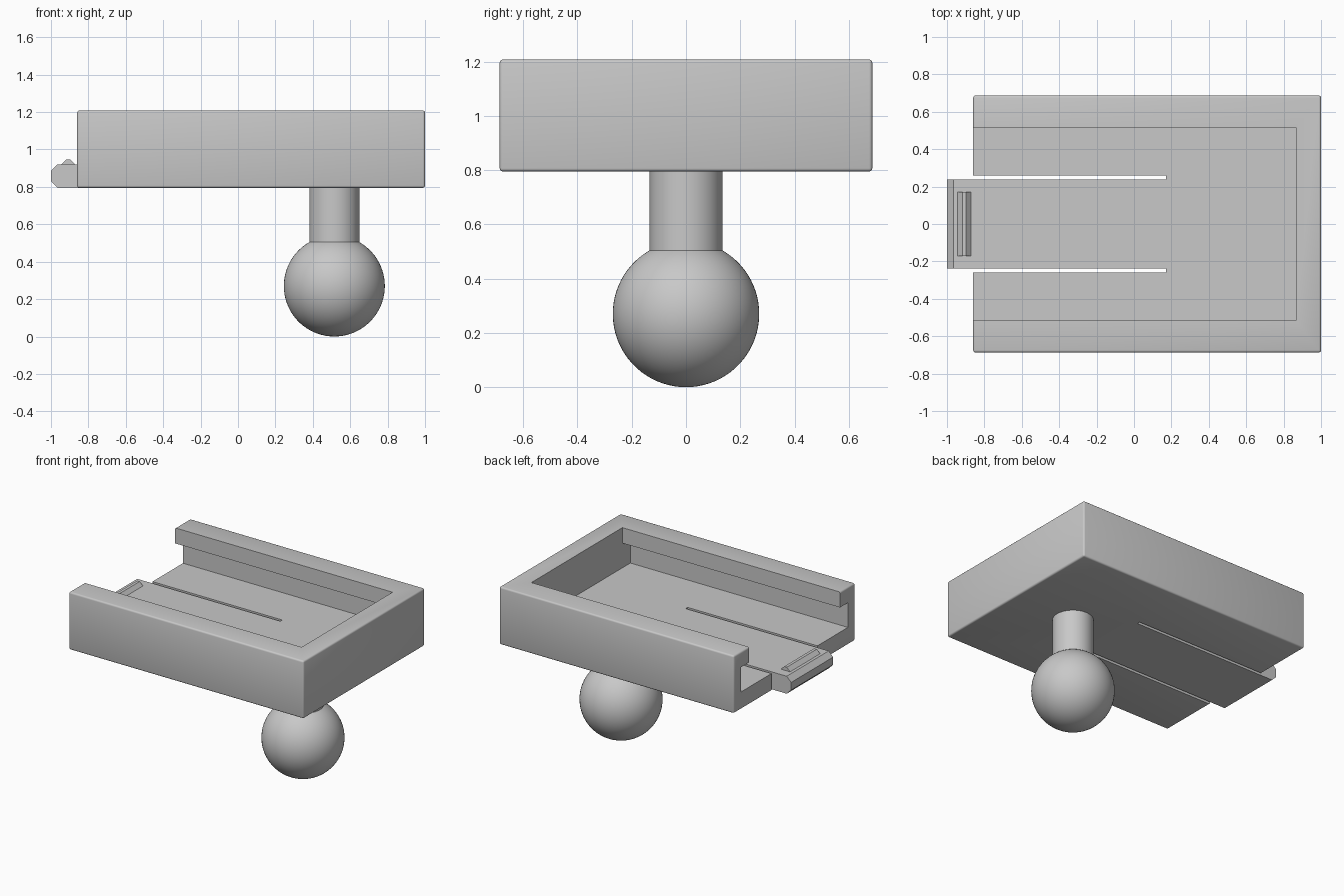
import bpy, bmesh
from math import sin, cos, pi, asin, radians
from mathutils import Vector

if "Cube" in bpy.data.objects:
    bpy.data.objects.remove(bpy.data.objects["Cube"], do_unlink=True)

grey = bpy.data.materials.new("plain grey")
grey.use_nodes = True
colour = (0.58, 0.58, 0.58, 1)
grey.diffuse_color = colour
grey.node_tree.nodes["Principled BSDF"].inputs["Base Color"].default_value = colour

BOTTOM, FLOOR, LIP, TOP = 0.795, 0.92, 1.097, 1.208
OPEN_X, SLOT_X = -0.86, 0.17


def finish(name, bm):
    bmesh.ops.recalc_face_normals(bm, faces=bm.faces[:])
    mesh = bpy.data.meshes.new(name)
    bm.to_mesh(mesh)
    bm.free()
    mesh.materials.append(grey)
    obj = bpy.data.objects.new(name, mesh)
    bpy.context.collection.objects.link(obj)
    return obj


def prism(name, profile, axis, start, end):
    """Extrude an outline along x (outline in y,z) or y (outline in x,z)."""
    bm = bmesh.new()
    place = (lambda u, v: (start, u, v)) if axis == "x" else (lambda u, v: (u, start, v))
    face = bm.faces.new([bm.verts.new(place(u, v)) for u, v in profile])
    grown = bmesh.ops.extrude_face_region(bm, geom=[face])["geom"]
    step = Vector((end - start, 0, 0) if axis == "x" else (0, end - start, 0))
    bmesh.ops.translate(bm, vec=step, verts=[g for g in grown if isinstance(g, bmesh.types.BMVert)])
    return finish(name, bm)


def rect(u0, u1, v0, v1):
    return [(u0, v0), (u1, v0), (u1, v1), (u0, v1)]


def select_only(obj):
    bpy.ops.object.select_all(action="DESELECT")
    obj.select_set(True)
    bpy.context.view_layer.objects.active = obj


def smooth(obj):
    select_only(obj)
    bpy.ops.object.shade_smooth_by_angle(angle=radians(35))


# Tray: rounded block with an undercut channel and a gap for the tongue
tray = prism("tray", rect(OPEN_X, 1.0, BOTTOM, TOP), "y", -0.687, 0.687)
half = [(0.605, FLOOR), (0.605, LIP), (0.515, LIP), (0.515, 1.4)]
channel = prism("channel_cutter", half + [(-y, z) for y, z in reversed(half)], "x", -1.2, 0.865)
gap = prism("gap_cutter", rect(-0.26, 0.26, 0.6, 1.0), "x", -1.2, SLOT_X)

bevel = tray.modifiers.new("rounded edges", "BEVEL")
bevel.width = 0.012
bevel.segments = 3
for cutter in (channel, gap):
    cut = tray.modifiers.new(cutter.name, "BOOLEAN")
    cut.operation = "DIFFERENCE"
    cut.solver = "EXACT"
    cut.object = cutter
select_only(tray)
for mod in list(tray.modifiers):
    bpy.ops.object.modifier_apply(modifier=mod.name)
for cutter in (channel, gap):
    bpy.data.objects.remove(cutter, do_unlink=True)
smooth(tray)

# Spring tongue with a chamfered tip, and the grip ridge on it
prism("latch_tongue", [(SLOT_X, BOTTOM), (SLOT_X, FLOOR), (-0.965, FLOOR), (-1.0, 0.885),
                       (-1.0, 0.83), (-0.965, BOTTOM)], "y", -0.238, 0.238)
prism("grip_ridge", [(-0.944, FLOOR - 0.01), (-0.944, FLOOR), (-0.918, 0.946), (-0.897, 0.946),
                     (-0.872, FLOOR), (-0.872, FLOOR - 0.01)], "y", -0.17, 0.17)

# Ball stud: ball and neck turned as one profile
BALL, NECK, CENTRE_X = 0.27, 0.134, 0.515
sweep = pi - asin(NECK / BALL)
arc = [sweep * i / 32 for i in range(33)]
outline = [(BALL * sin(a), BALL - BALL * cos(a)) for a in arc] + [(NECK, BOTTOM + 0.02)]
bm = bmesh.new()
verts = [bm.verts.new((CENTRE_X + r, 0, z)) for r, z in outline]
edges = [bm.edges.new(pair) for pair in zip(verts, verts[1:])]
bmesh.ops.spin(bm, geom=verts + edges, cent=(CENTRE_X, 0, 0), axis=(0, 0, 1),
               angle=2 * pi, steps=64, use_merge=True)
bmesh.ops.remove_doubles(bm, verts=bm.verts[:], dist=0.0001)
smooth(finish("ball_stud", bm))
